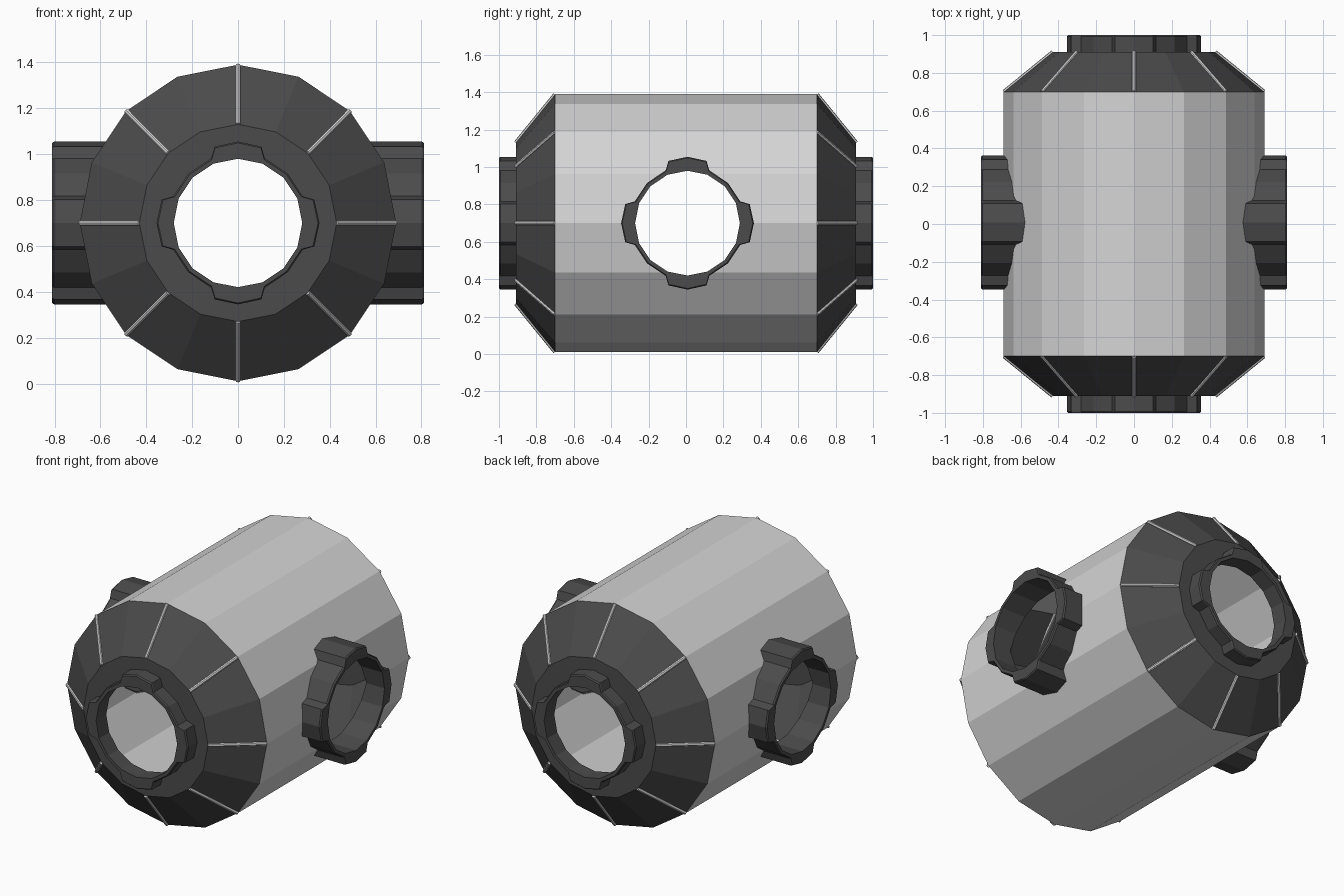
import bpy, bmesh, math
from mathutils import Matrix, Vector

if "Cube" in bpy.data.objects:
    bpy.data.objects.remove(bpy.data.objects["Cube"])

CZ = 0.70      # axis height
R = 0.69       # drum radius
SIDES = 16


def material(name, v):
    m = bpy.data.materials.new(name)
    m.diffuse_color = (v, v, v, 1)
    m.use_nodes = True
    m.node_tree.nodes["Principled BSDF"].inputs["Base Color"].default_value = m.diffuse_color
    return m


LIGHT = material("light grey", 0.66)
DARK = material("dark grey", 0.07)


def make(name, bm, mat):
    bmesh.ops.recalc_face_normals(bm, faces=bm.faces)
    me = bpy.data.meshes.new(name)
    bm.to_mesh(me)
    bm.free()
    ob = bpy.data.objects.new(name, me)
    if mat:
        me.materials.append(mat)
    bpy.context.collection.objects.link(ob)
    return ob


def loops(rings, closed):
    """Skin a list of equal point rings; closed joins last ring to first."""
    bm = bmesh.new()
    vs = [[bm.verts.new(p) for p in ring] for ring in rings]
    n = len(vs[0])
    for i in range(len(vs) if closed else len(vs) - 1):
        a, b = vs[i], vs[(i + 1) % len(vs)]
        for k in range(n):
            j = (k + 1) % n
            bm.faces.new((a[k], a[j], b[j], b[k]))
    if not closed:
        bm.faces.new(vs[0])
        bm.faces.new(vs[-1])
    return bm


def ring(r, y):
    return [Vector((r * math.sin(2 * math.pi * k / SIDES), y,
                    CZ + r * math.cos(2 * math.pi * k / SIDES))) for k in range(SIDES)]


def lathe(name, profile, mat, closed=True):
    return make(name, loops([ring(r, y) for r, y in profile], closed), mat)


def cut(ob, cutter):
    mod = ob.modifiers.new("cut", 'BOOLEAN')
    mod.operation = 'DIFFERENCE'
    mod.solver = 'EXACT'
    mod.object = cutter
    bpy.context.view_layer.objects.active = ob
    bpy.ops.object.modifier_apply(modifier=mod.name)


def collar(name, start, end, turn, shift_y):
    """Tabbed port ring pointing along +y, then turned about z."""
    quarter = [(-22.5, .305, .28), (-17, .348, .276), (0, .355, .28),
               (17, .348, .276), (22.5, .305, .28), (45, .305, .28)]
    pts = [(math.radians(a + 90 * q), o, i) for q in range(4) for a, o, i in quarter]

    def section(inner, grow, y):
        return [Vector(((i if inner else o + grow) * math.sin(a), y,
                        (i if inner else o + grow) * math.cos(a))) for a, o, i in pts]

    bm = loops([section(False, 0, start), section(False, 0, end - .008),
                section(False, -.006, end), section(True, 0, end),
                section(True, 0, start)], True)
    bm.transform(Matrix.Translation((0, shift_y, CZ)) @ Matrix.Rotation(math.radians(turn), 4, 'Z'))
    return make(name, bm, DARK)


# Hollow drum with a hole through both sides
drum = lathe("drum", [(R, -.7), (R, .7), (R - .008, .7), (R - .008, -.7)], LIGHT)
bm = bmesh.new()
bmesh.ops.create_cone(bm, cap_ends=True, segments=SIDES, radius1=.288, radius2=.288, depth=3)
bm.transform(Matrix.Translation((0, .008, CZ)) @ Matrix.Rotation(math.pi / 2, 4, 'Y'))
hole = make("side_hole_cutter", bm, None)
cut(drum, hole)
core = lathe("core_cutter", [(R - .005, -.8), (R - .005, .8)], None, closed=False)

# Conical ends and their port collars
for s, side in ((-1, "front"), (1, "back")):
    lathe(side + "_cone", [(R, s * .70), (.43, s * .91), (.28, s * .91),
                           (.28, s * .90), (.42, s * .90), (R - .008, s * .70)], DARK)
    collar(side + "_collar", .905, 1.0, 0 if s > 0 else 180, 0)

    # Ribs along every second cone edge
    bm = bmesh.new()
    for k in range(8):
        a = k * math.pi / 4
        d = Vector((math.sin(a), 0, math.cos(a)))
        p = d * (R - .002) + Vector((0, s * .70, CZ))
        q = d * .43 + Vector((0, s * .91, CZ))
        rot = (q - p).to_track_quat('Z', 'Y').to_matrix().to_4x4()
        bmesh.ops.create_cone(bm, cap_ends=True, segments=8, radius1=.011, radius2=.011,
                              depth=(q - p).length,
                              matrix=Matrix.Translation((p + q) / 2) @ rot)
    make(side + "_ribs", bm, LIGHT)

# Side port collars, trimmed to the drum surface
for turn, side in ((-90, "right"), (90, "left")):
    cut(collar(side + "_collar", .52, .81, turn, .008), core)

for helper in (hole, core):
    bpy.data.objects.remove(helper, do_unlink=True)
